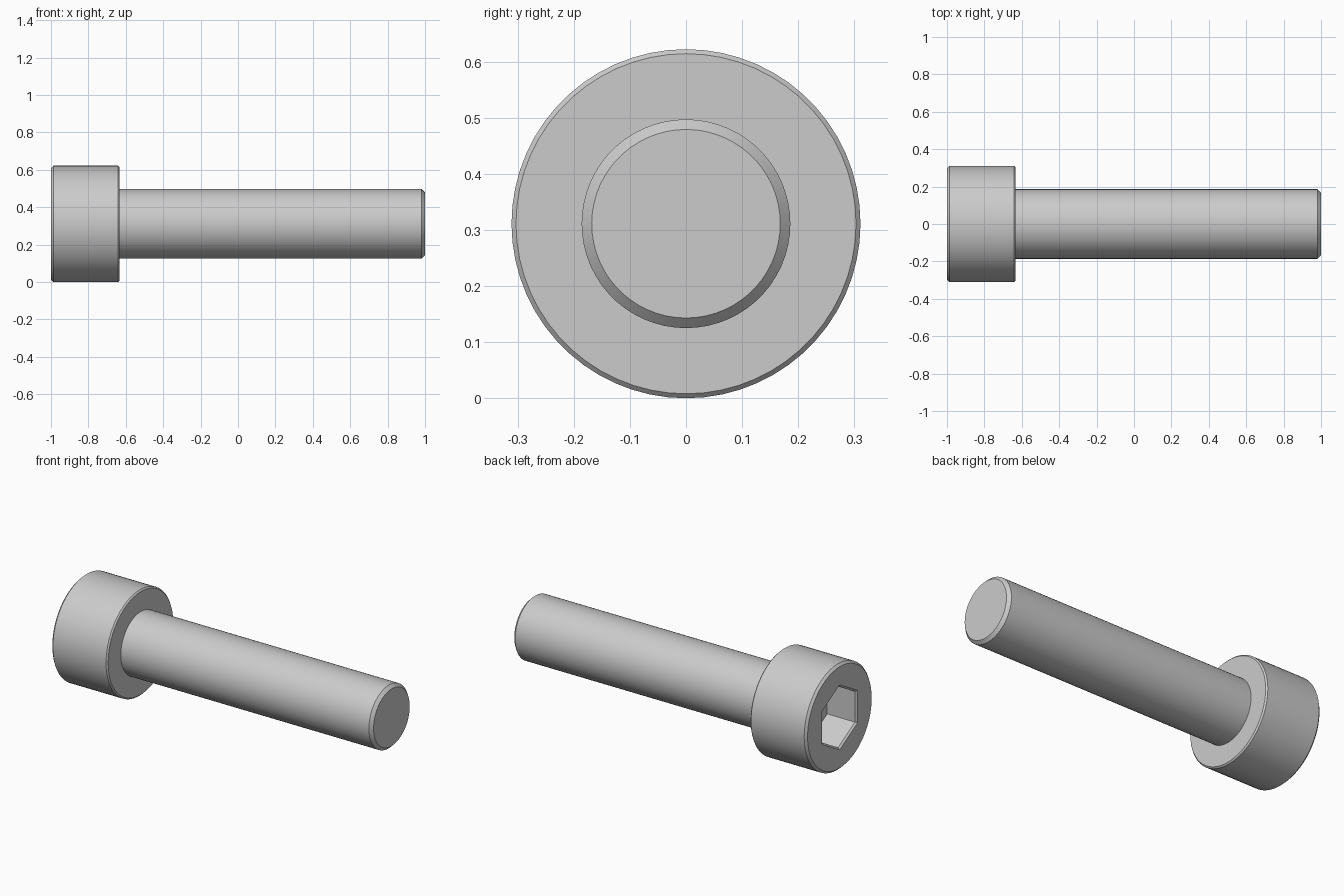
import bpy, bmesh
from math import sin, cos, radians

if "Cube" in bpy.data.objects:
    bpy.data.objects.remove(bpy.data.objects["Cube"])

N = 60             # sides of the round sections (multiple of 6 for the socket)
AXIS_Z = 0.311     # height of the screw axis


def round_radius(r, deg):
    return r


def hex_radius(apothem, deg):
    return apothem / cos(radians(deg % 60 - 30))


# Sections along x: socket floor -> socket mouth -> head -> shank -> tip
sections = [
    (hex_radius, -0.81, 0.156),
    (hex_radius, -0.99, 0.156),
    (hex_radius, -1.00, 0.166),
    (round_radius, -1.00, 0.298),
    (round_radius, -0.987, 0.311),
    (round_radius, -0.641, 0.311),
    (round_radius, -0.633, 0.303),
    (round_radius, -0.633, 0.186),
    (round_radius, 0.982, 0.186),
    (round_radius, 1.00, 0.168),
]

bm = bmesh.new()
rings = []
for shape, x, size in sections:
    ring = []
    for i in range(N):
        deg = 360 * i / N
        r = shape(size, deg)
        ring.append(bm.verts.new((x, r * sin(radians(deg)), AXIS_Z + r * cos(radians(deg)))))
    rings.append(ring)

# Skin between neighbouring sections, then close the socket floor and the tip
for a, b in zip(rings, rings[1:]):
    for i in range(N):
        j = (i + 1) % N
        bm.faces.new((a[i], a[j], b[j], b[i]))
bm.faces.new(rings[0])
bm.faces.new(rings[-1])
bmesh.ops.recalc_face_normals(bm, faces=bm.faces[:])

mesh = bpy.data.meshes.new("socket_head_screw")
bm.to_mesh(mesh)
bm.free()
screw = bpy.data.objects.new("socket_head_screw", mesh)
bpy.context.collection.objects.link(screw)

# Smooth round sides, crisp chamfers and socket
bpy.context.view_layer.objects.active = screw
screw.select_set(True)
bpy.ops.object.shade_smooth_by_angle(angle=radians(30))
